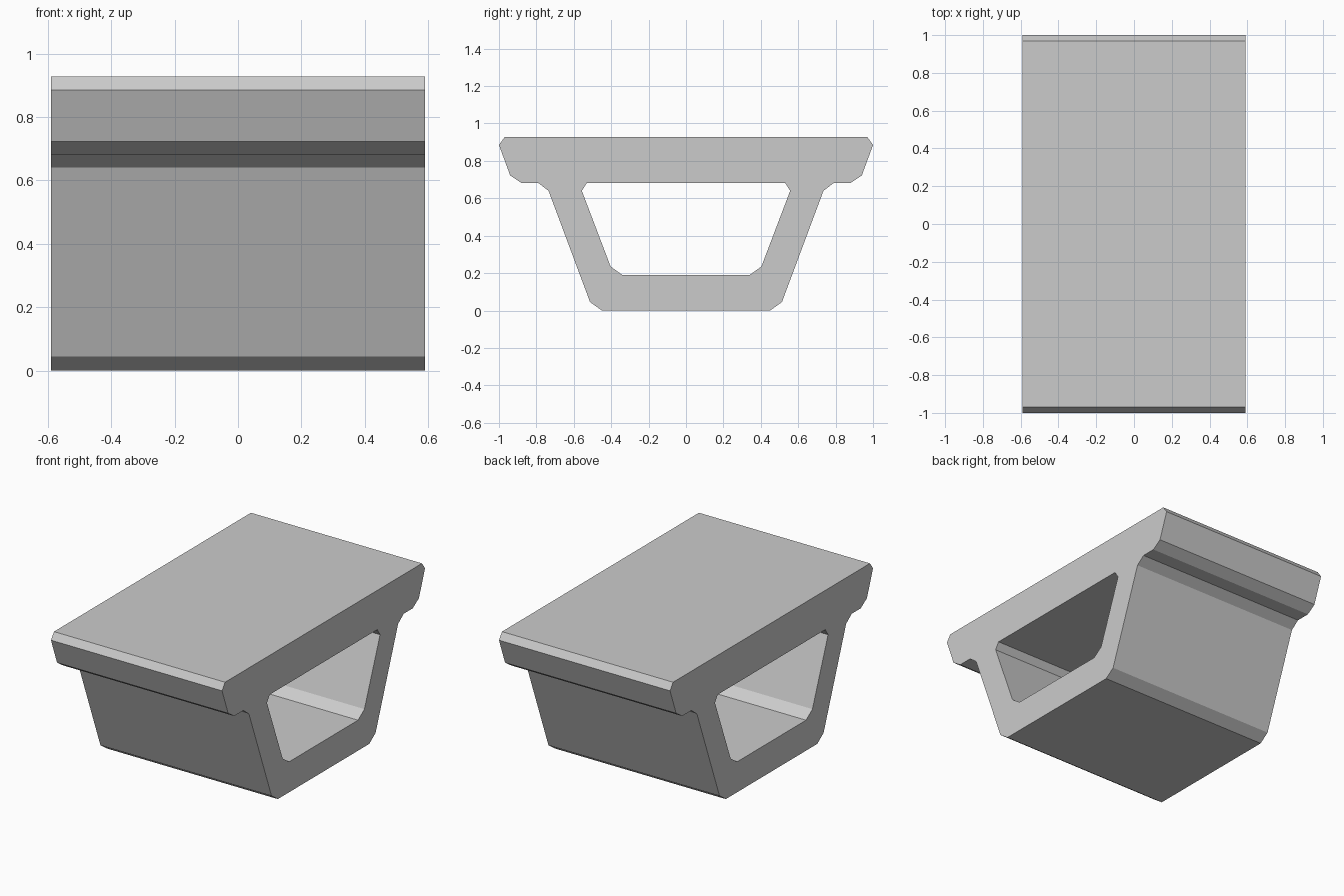
import bpy, bmesh

if "Cube" in bpy.data.objects:
    bpy.data.objects.remove(bpy.data.objects["Cube"])

HALF_LENGTH = 0.59

# Right halves of the cross-section (y, z), bottom to top
OUTER = [(0.45, 0), (0.513, 0.045), (0.735, 0.64), (0.79, 0.682),
         (0.88, 0.682), (0.94, 0.722), (1.0, 0.885), (0.97, 0.927)]
INNER = [(0.34, 0.19), (0.403, 0.235), (0.557, 0.64), (0.53, 0.682)]


def mirrored(half):
    """Close a half profile by mirroring it across y = 0."""
    return half + [(-y, z) for y, z in reversed(half)]


def add_loop(bm, points):
    verts = [bm.verts.new((-HALF_LENGTH, y, z)) for y, z in points]
    return [bm.edges.new((v, verts[(i + 1) % len(verts)])) for i, v in enumerate(verts)]


# Hollow girder: fill the ring-shaped section, then extrude it along x
bm = bmesh.new()
edges = add_loop(bm, mirrored(OUTER)) + add_loop(bm, mirrored(INNER))
bmesh.ops.triangle_fill(bm, edges=edges, use_beauty=True)
result = bmesh.ops.extrude_face_region(bm, geom=bm.faces[:], use_keep_orig=True)
moved = [g for g in result["geom"] if isinstance(g, bmesh.types.BMVert)]
bmesh.ops.translate(bm, verts=moved, vec=(2 * HALF_LENGTH, 0, 0))
bmesh.ops.recalc_face_normals(bm, faces=bm.faces[:])

mesh = bpy.data.meshes.new("box_girder")
bm.to_mesh(mesh)
bm.free()
girder = bpy.data.objects.new("box_girder", mesh)
bpy.context.collection.objects.link(girder)
